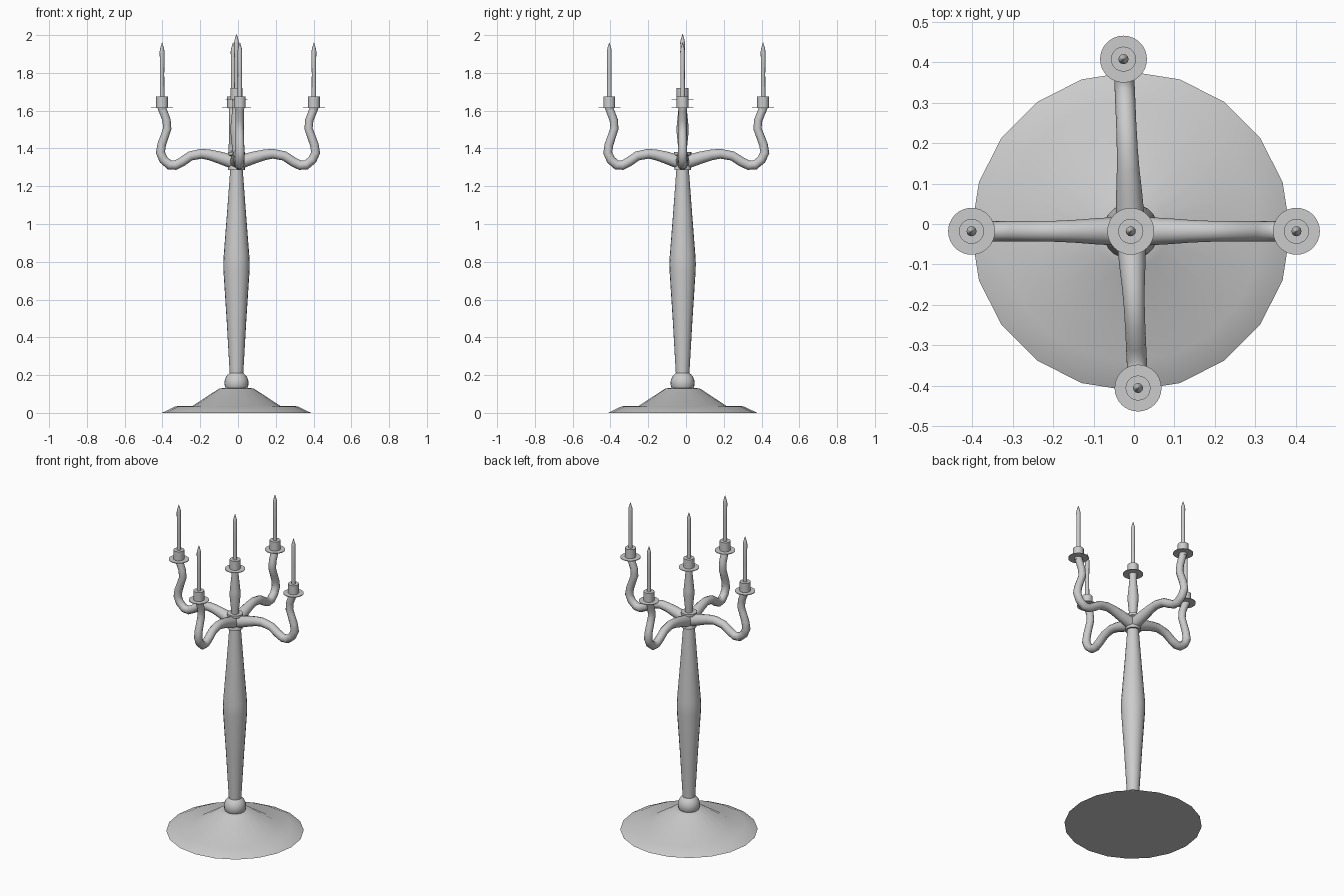
import bpy, bmesh, math
from mathutils import Vector

if "Cube" in bpy.data.objects:
    bpy.data.objects.remove(bpy.data.objects["Cube"])

CX, CY = -0.008, -0.018  # stem axis


def finish(obj):
    bpy.ops.object.select_all(action='DESELECT')
    obj.select_set(True)
    bpy.context.view_layer.objects.active = obj
    bpy.ops.object.shade_smooth_by_angle(angle=math.radians(35))


def lathe(name, profile, x=CX, y=CY, z=0.0, sides=20):
    """Revolve (radius, height) points and cap both ends."""
    bm = bmesh.new()
    rings = []
    for r, h in profile:
        rings.append([bm.verts.new((r * math.cos(2 * math.pi * i / sides),
                                    r * math.sin(2 * math.pi * i / sides), h))
                      for i in range(sides)])
    for a, b in zip(rings, rings[1:]):
        for i in range(sides):
            j = (i + 1) % sides
            bm.faces.new((a[i], a[j], b[j], b[i]))
    bm.faces.new(rings[0][::-1])
    bm.faces.new(rings[-1])
    mesh = bpy.data.meshes.new(name)
    bm.to_mesh(mesh)
    bm.free()
    obj = bpy.data.objects.new(name, mesh)
    obj.location = (x, y, z)
    bpy.context.collection.objects.link(obj)
    finish(obj)
    return obj


def holder(name, x, y, z):
    """Drip pan, cup and candle standing at height z."""
    lathe(name + "_drip_pan", [(0.058, -0.002), (0.058, 0.002)], x, y, z, 32)
    lathe(name + "_cup", [(0.020, -0.015), (0.024, 0.0), (0.031, 0.003), (0.031, 0.06)],
          x, y, z, 20)
    lathe(name + "_candle", [(0.012, 0.05), (0.0115, 0.18), (0.0125, 0.30),
                             (0.010, 0.315), (0.001, 0.345)], x, y, z, 12)


# Stepped round base
lathe("base", [(0.395, 0.0), (0.322, 0.035), (0.232, 0.037), (0.09, 0.13), (0.04, 0.132)])

# Ball between base and column
ball = [(0.064 * math.cos(math.radians(a)), 0.158 + 0.064 * math.sin(math.radians(a)))
        for a in range(-45, 61, 15)]
lathe("base_ball", ball)

# Swelling column, hub and upper stem
lathe("column", [(0.035, 0.19), (0.036, 0.21), (0.052, 0.49), (0.069, 0.75), (0.070, 0.79),
                 (0.068, 0.83), (0.050, 1.06), (0.033, 1.29)])
lathe("hub", [(0.044, 1.285), (0.044, 1.30), (0.038, 1.31), (0.038, 1.36),
              (0.046, 1.365), (0.046, 1.38)])
lathe("upper_stem", [(0.022, 1.37), (0.024, 1.41), (0.032, 1.49), (0.031, 1.52),
                     (0.021, 1.62), (0.022, 1.658)], sides=16)
holder("centre", CX, CY, 1.66)

# Arm path: (distance as a fraction of reach, height, radius)
ARM = [(0.00, 1.325, 0.036), (0.10, 1.335, 0.035), (0.23, 1.352, 0.032), (0.36, 1.366, 0.028),
       (0.47, 1.372, 0.026), (0.62, 1.36, 0.025), (0.73, 1.33, 0.025), (0.82, 1.311, 0.025),
       (0.90, 1.313, 0.025), (0.98, 1.34, 0.024), (1.022, 1.378, 0.024), (1.005, 1.42, 0.023),
       (0.965, 1.465, 0.022), (0.93, 1.505, 0.022), (0.94, 1.55, 0.022), (1.00, 1.612, 0.022)]
TIPS = {"left": (-0.402, CY), "right": (0.402, CY),
        "front": (0.010, -0.406), "back": (-0.026, 0.408)}

# Four curved arms with their holders
for side, (tx, ty) in TIPS.items():
    curve = bpy.data.curves.new(side + "_arm", 'CURVE')
    curve.dimensions = '3D'
    curve.bevel_depth = 1.0
    curve.bevel_resolution = 4
    curve.use_fill_caps = True
    spline = curve.splines.new('POLY')
    spline.points.add(len(ARM) - 1)
    for p, (t, z, r) in zip(spline.points, ARM):
        p.co = (CX + (tx - CX) * t, CY + (ty - CY) * t, z, 1)
        p.radius = r
    arm = bpy.data.objects.new(side + "_arm", curve)
    bpy.context.collection.objects.link(arm)
    bpy.ops.object.select_all(action='DESELECT')
    arm.select_set(True)
    bpy.context.view_layer.objects.active = arm
    bpy.ops.object.convert(target='MESH')
    finish(bpy.context.view_layer.objects.active)
    holder(side, tx, ty, 1.615)
